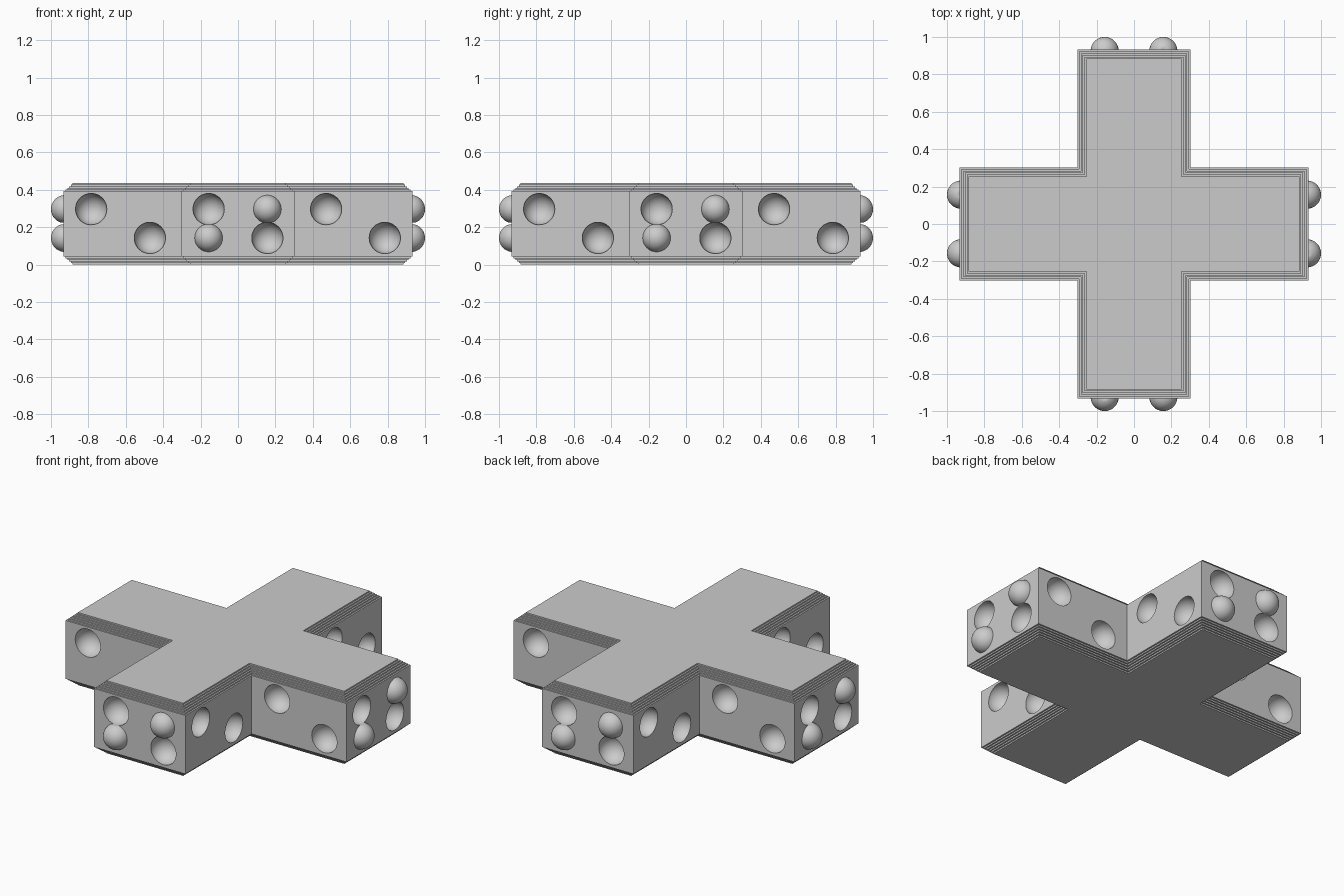
import bpy
import bmesh
import math
from mathutils import Matrix, Vector

if "Cube" in bpy.data.objects:
    bpy.data.objects.remove(bpy.data.objects["Cube"], do_unlink=True)

HALF_WIDTH, REACH, HEIGHT = 0.303, 0.932, 0.436
STEPS, STEP_IN, STEP_UP = 5, 0.0096, 0.0085
BUMP_R, SOCKET_R, SINK = 0.075, 0.084, 0.007
LOW, HIGH = 0.143, 0.297
NEAR, FAR, SIDE = 0.471, 0.785, 0.157

grey = bpy.data.materials.new("light_grey")
grey.use_nodes = True
colour = (0.6, 0.6, 0.6, 1)
grey.diffuse_color = colour
grey.node_tree.nodes["Principled BSDF"].inputs["Base Color"].default_value = colour


def make_object(name, bm):
    bmesh.ops.recalc_face_normals(bm, faces=bm.faces)
    mesh = bpy.data.meshes.new(name)
    bm.to_mesh(mesh)
    bm.free()
    mesh.materials.append(grey)
    obj = bpy.data.objects.new(name, mesh)
    bpy.context.collection.objects.link(obj)
    return obj


def cross_ring(bm, inset, z):
    """Plus-shaped outline, one arm rotated four times."""
    w, r = HALF_WIDTH - inset, REACH - inset
    arm = [Vector((r, -w, z)), Vector((r, w, z)), Vector((w, w, z))]
    return [bm.verts.new(Matrix.Rotation(q * math.pi / 2, 3, "Z") @ p)
            for q in range(4) for p in arm]


def cross_block():
    # Stepped profile from the middle of the wall up to the top
    upper = [(0, HEIGHT - STEPS * STEP_UP)]
    for k in range(1, STEPS + 1):
        z = HEIGHT - (STEPS - k) * STEP_UP
        upper += [(k * STEP_IN, z - STEP_UP), (k * STEP_IN, z)]
    profile = [(i, HEIGHT - z) for i, z in reversed(upper)] + upper
    bm = bmesh.new()
    rings = [cross_ring(bm, i, z) for i, z in profile]
    for a, b in zip(rings, rings[1:]):
        for i in range(len(a)):
            j = (i + 1) % len(a)
            bm.faces.new((a[i], a[j], b[j], b[i]))
    bm.faces.new(rings[0])
    bm.faces.new(rings[-1])
    return make_object("cross_block", bm)


def spheres(name, radius, centres):
    """Spheres at the front-side centres, repeated on all four sides."""
    bm = bmesh.new()
    for q in range(4):
        turn = Matrix.Rotation(q * math.pi / 2, 4, "Z")
        for c in centres:
            bmesh.ops.create_uvsphere(bm, u_segments=48, v_segments=24, radius=radius,
                                      matrix=turn @ Matrix.Translation(c))
    for f in bm.faces:
        f.smooth = True
    return make_object(name, bm)


def combine(target, tool, operation):
    mod = target.modifiers.new(operation.lower(), "BOOLEAN")
    mod.operation, mod.solver, mod.object = operation, "EXACT", tool
    bpy.context.view_layer.objects.active = target
    bpy.ops.object.modifier_apply(modifier=mod.name)
    bpy.data.objects.remove(tool, do_unlink=True)


block = cross_block()

# Round pegs on the arm ends
end_y, notch_y = SINK - REACH, SINK - HALF_WIDTH
bumps = spheres("bumps", BUMP_R, [(SIDE, end_y, HIGH), (-SIDE, end_y, LOW)])
combine(block, bumps, "UNION")

# Round sockets on the arm ends and along the arm sides
sockets = spheres("sockets", SOCKET_R, [
    (-SIDE, end_y, HIGH), (SIDE, end_y, LOW),
    (-FAR, notch_y, HIGH), (-NEAR, notch_y, LOW),
    (NEAR, notch_y, HIGH), (FAR, notch_y, LOW)])
combine(block, sockets, "DIFFERENCE")

# Smooth spheres, crisp block edges
for o in bpy.context.selected_objects:
    o.select_set(False)
block.select_set(True)
bpy.context.view_layer.objects.active = block
bpy.ops.object.shade_smooth_by_angle(angle=math.radians(30))
